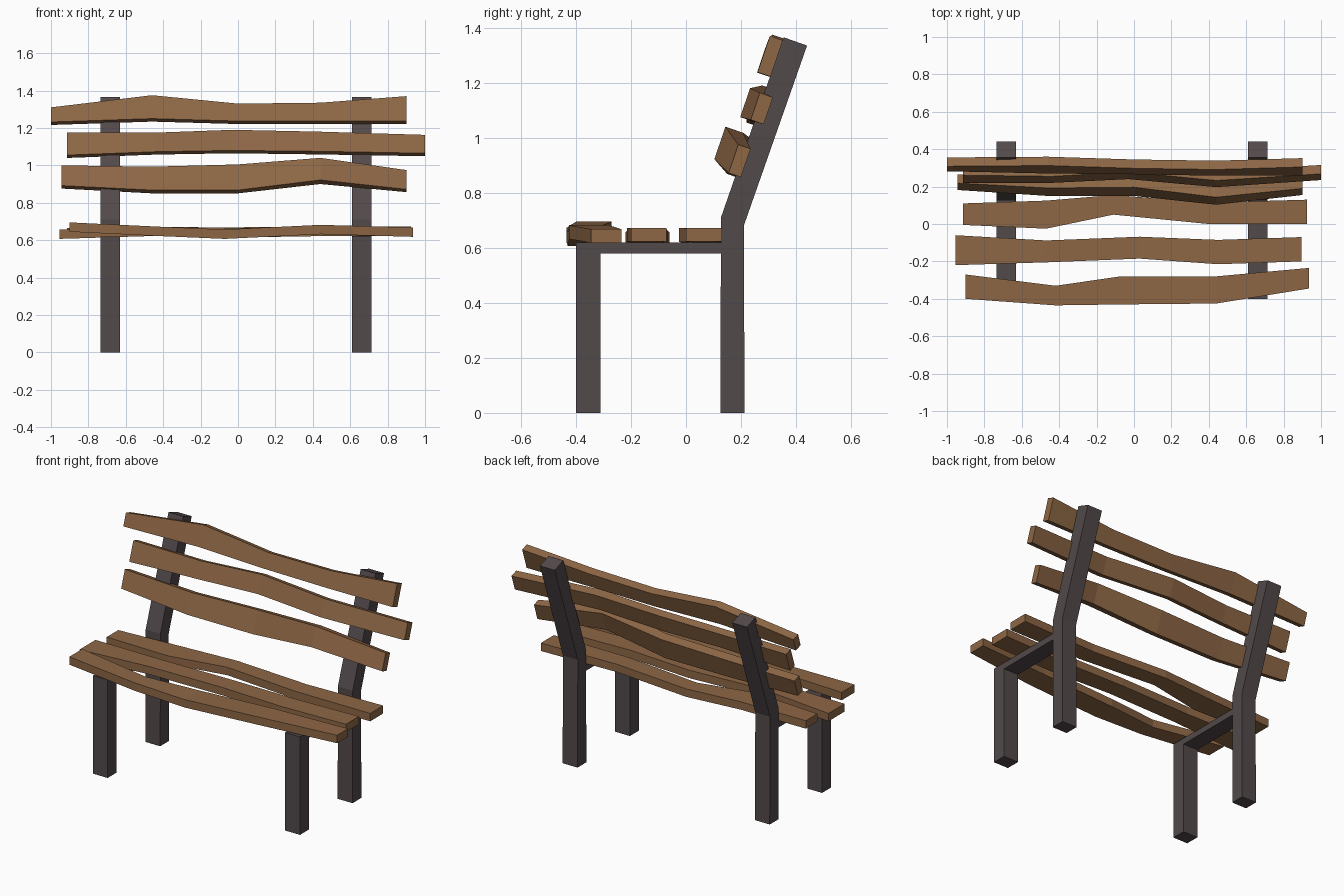
import bpy

def material(name, color):
    m = bpy.data.materials.new(name)
    m.diffuse_color = (*color, 1)
    return m

wood = material("brown wood", (0.27, 0.135, 0.06))
metal = material("dark grey metal", (0.085, 0.067, 0.07))

def loft(name, rings, mat):
    """Skin equal-length closed rings and cap both ends."""
    n = len(rings[0])
    verts = [p for r in rings for p in r]
    faces = [tuple(range(n))[::-1], tuple(range(len(verts) - n, len(verts)))]
    for i in range(len(rings) - 1):
        for j in range(n):
            k = (j + 1) % n
            faces.append((i*n + j, i*n + k, (i+1)*n + k, (i+1)*n + j))
    me = bpy.data.meshes.new(name)
    me.from_pydata(verts, [], faces)
    me.materials.append(mat)
    ob = bpy.data.objects.new(name, me)
    bpy.context.collection.objects.link(ob)

# Side frames: front leg, rail, and bent back leg as extruded side profiles
profiles = {
    "front_leg": [(-0.40, 0), (-0.31, 0), (-0.31, 0.62), (-0.40, 0.62)],
    "seat_rail": [(-0.31, 0.58), (0.13, 0.58), (0.13, 0.62), (-0.31, 0.62)],
    "back_leg": [(0.125, 0), (0.213, 0), (0.21, 0.68), (0.44, 1.335),
                 (0.355, 1.365), (0.127, 0.71)],
}
for side, x0, x1 in (("left", -0.735, -0.632), ("right", 0.61, 0.714)):
    for part, prof in profiles.items():
        loft(f"{part}_{side}", [[(x, y, z) for y, z in prof] for x in (x0, x1)], metal)

# Seat slats: stations of x, front y, back y, bottom z
seat = [
    [(-0.90, -0.40, -0.27, 0.645), (-0.42, -0.435, -0.33, 0.622),
     (-0.07, -0.43, -0.28, 0.607), (0.44, -0.425, -0.28, 0.632), (0.935, -0.345, -0.235, 0.618)],
    [(-0.955, -0.22, -0.06, 0.607), (-0.47, -0.205, -0.088, 0.622),
     (0.03, -0.185, -0.068, 0.615), (0.45, -0.215, -0.085, 0.622), (0.895, -0.20, -0.07, 0.622)],
    [(-0.915, -0.005, 0.11, 0.615), (-0.47, -0.025, 0.125, 0.622),
     (-0.11, 0.05, 0.155, 0.618), (0.40, 0.0, 0.115, 0.622), (0.925, 0.0, 0.13, 0.622)],
]
H = 0.05
for i, st in enumerate(seat):
    loft(f"seat_slat_{i + 1}",
         [[(x, a, z), (x, b, z), (x, b, z + H), (x, a, z + H)] for x, a, b, z in st], wood)

# Back slats, leaning back: stations of x, y of lower front edge, its z, top z, thickness
back = [
    [(-0.945, 0.182, 0.892, 1.0, 0.05), (-0.46, 0.15, 0.868, 0.993, 0.055),
     (0, 0.15, 0.868, 1.005, 0.055), (0.44, 0.103, 0.922, 1.04, 0.068), (0.90, 0.155, 0.872, 0.975, 0.047)],
    [(-0.915, 0.22, 1.055, 1.175, 0.048), (-0.44, 0.22, 1.073, 1.175, 0.048),
     (-0.03, 0.24, 1.08, 1.19, 0.048), (0.44, 0.197, 1.075, 1.18, 0.052), (1.0, 0.235, 1.065, 1.163, 0.05)],
    [(-1.0, 0.282, 1.232, 1.31, 0.05), (-0.46, 0.27, 1.25, 1.375, 0.05),
     (0, 0.266, 1.237, 1.33, 0.05), (0.44, 0.258, 1.237, 1.335, 0.05), (0.90, 0.26, 1.238, 1.37, 0.05)],
]
LEAN = 0.34
for i, st in enumerate(back):
    rings = []
    for x, y, z0, z1, t in st:
        yt = y + (z1 - z0) * LEAN
        dy, dz = t * 0.945, -t * 0.32
        rings.append([(x, y, z0), (x, y + dy, z0 + dz), (x, yt + dy, z1 + dz), (x, yt, z1)])
    loft(f"back_slat_{i + 1}", rings, wood)
